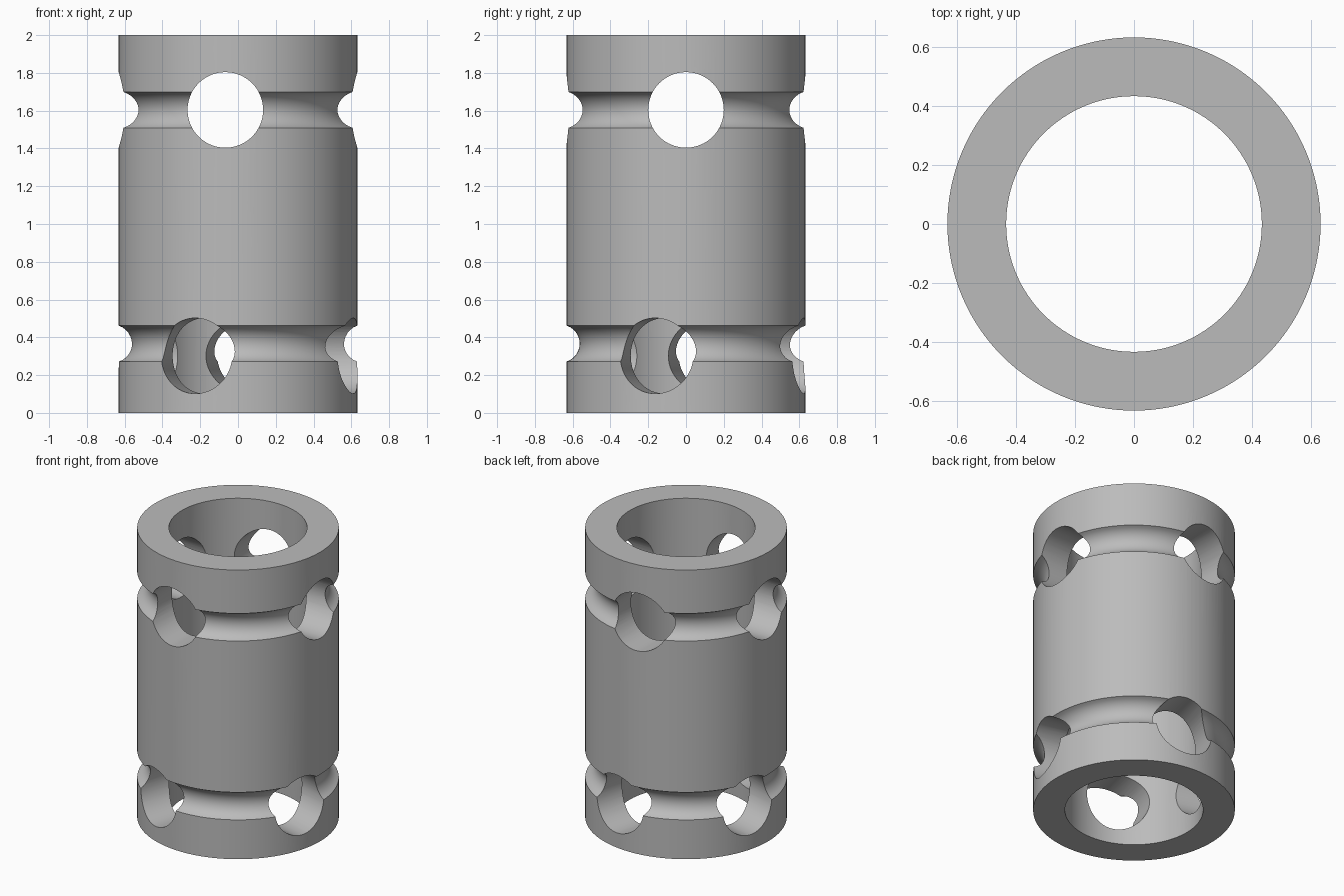
import bpy, bmesh, math
from mathutils import Matrix, Vector

cube = bpy.data.objects.get("Cube")
if cube:
    bpy.data.objects.remove(cube, do_unlink=True)

OUTER, INNER, HEIGHT = 0.632, 0.433, 2.0
GROOVE_R, GROOVE_RING = 0.1, 0.663
HOLE_R, HOLE_SHIFT = 0.2, -0.067

steel = bpy.data.materials.new("plain grey")
steel.use_nodes = True
GREY = (0.5, 0.5, 0.5, 1)
steel.diffuse_color = GREY
steel.node_tree.nodes["Principled BSDF"].inputs["Base Color"].default_value = GREY


def groove(z, steps=12):
    """Profile points of a round groove, from bottom to top."""
    half = math.acos((GROOVE_RING - OUTER) / GROOVE_R)
    angles = [half * (2 * i / steps - 1) for i in range(steps + 1)]
    return [(GROOVE_RING - GROOVE_R * math.cos(a), z + GROOVE_R * math.sin(a)) for a in angles]


def lathe(name, profile, segments=128):
    """Closed profile of (radius, z) turned around the z axis."""
    bm = bmesh.new()
    rings = []
    for i in range(segments):
        a = 2 * math.pi * i / segments
        rings.append([bm.verts.new((r * math.cos(a), r * math.sin(a), z)) for r, z in profile])
    count = len(profile)
    for i in range(segments):
        this, following = rings[i], rings[(i + 1) % segments]
        for j in range(count):
            k = (j + 1) % count
            bm.faces.new((this[j], following[j], following[k], this[k]))
    bmesh.ops.recalc_face_normals(bm, faces=bm.faces)
    mesh = bpy.data.meshes.new(name)
    bm.to_mesh(mesh)
    bm.free()
    obj = bpy.data.objects.new(name, mesh)
    bpy.context.collection.objects.link(obj)
    return obj


def drill(target, z, turn, along_x):
    """Bore one straight hole through both walls of the tube."""
    bpy.ops.mesh.primitive_cylinder_add(vertices=64, radius=HOLE_R, depth=2)
    cutter = bpy.context.object
    cutter.name = "hole_cutter"
    cutter.hide_render = True
    if along_x:
        lay = Matrix.Rotation(math.pi / 2, 4, 'Y')
    else:
        lay = Matrix.Translation(Vector((HOLE_SHIFT, 0, 0))) @ Matrix.Rotation(math.pi / 2, 4, 'X')
    cutter.matrix_world = Matrix.Translation((0, 0, z)) @ Matrix.Rotation(turn, 4, 'Z') @ lay
    mod = target.modifiers.new("hole", 'BOOLEAN')
    mod.operation, mod.solver, mod.object = 'DIFFERENCE', 'EXACT', cutter
    bpy.context.view_layer.objects.active = target
    bpy.ops.object.modifier_apply(modifier=mod.name)
    bpy.data.objects.remove(cutter, do_unlink=True)


# Tube with two turned grooves
profile = [(INNER, 0), (OUTER, 0)] + groove(0.367) + groove(1.604) + [(OUTER, HEIGHT), (INNER, HEIGHT)]
tube = lathe("grooved_sleeve", profile)
tube.data.materials.append(steel)

# Crossed pairs of holes, the lower cross turned about the axis
for z, turn in ((1.604, 0), (0.302, math.radians(-15))):
    for along_x in (False, True):
        drill(tube, z, turn, along_x)

# Smooth round walls, crisp rims
tube.data.materials.clear()
tube.data.materials.append(steel)
bpy.ops.object.select_all(action='DESELECT')
tube.select_set(True)
bpy.context.view_layer.objects.active = tube
bpy.ops.object.shade_smooth_by_angle(angle=math.radians(30))
